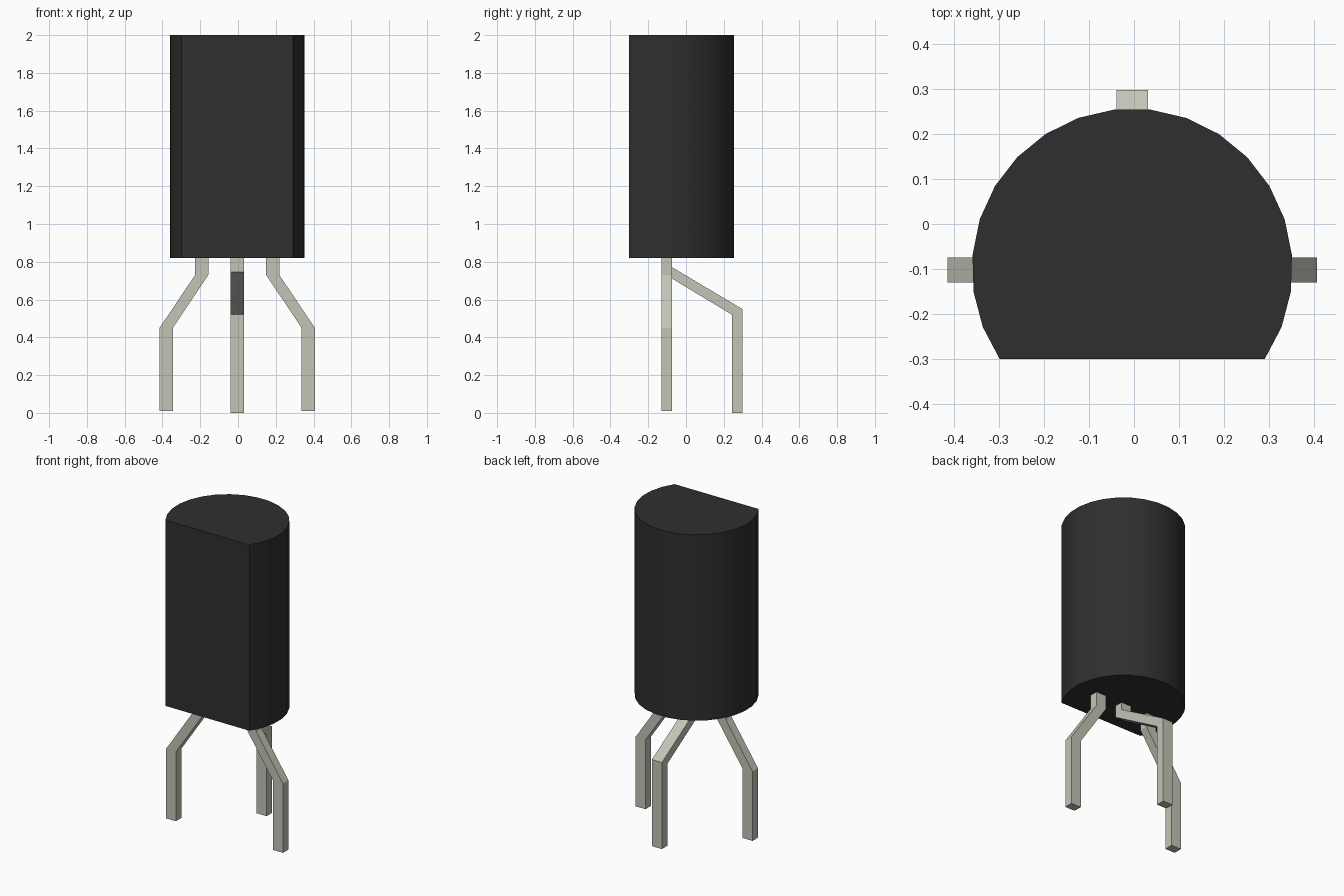
import bpy
import bmesh
import math
from mathutils import Vector

cube = bpy.data.objects.get("Cube")
if cube:
    bpy.data.objects.remove(cube, do_unlink=True)


def make_material(name, rgb, roughness, metallic=0.0):
    mat = bpy.data.materials.new(name)
    mat.use_nodes = True
    mat.diffuse_color = (*rgb, 1)
    shader = mat.node_tree.nodes["Principled BSDF"]
    shader.inputs["Base Color"].default_value = (*rgb, 1)
    shader.inputs["Roughness"].default_value = roughness
    shader.inputs["Metallic"].default_value = metallic
    return mat


black_plastic = make_material("black plastic", (0.028, 0.028, 0.028), 0.6)
tinned_metal = make_material("tinned metal", (0.55, 0.55, 0.47), 0.5)


def prism(name, outline, offset, mat):
    """Extrude a closed outline of 3D points along the offset vector."""
    bm = bmesh.new()
    face = bm.faces.new([bm.verts.new(p) for p in outline])
    extruded = bmesh.ops.extrude_face_region(bm, geom=[face], use_keep_orig=True)
    moved = [v for v in extruded["geom"] if isinstance(v, bmesh.types.BMVert)]
    bmesh.ops.translate(bm, verts=moved, vec=Vector(offset))
    bmesh.ops.recalc_face_normals(bm, faces=bm.faces[:])
    mesh = bpy.data.meshes.new(name)
    bm.to_mesh(mesh)
    bm.free()
    mesh.materials.append(mat)
    obj = bpy.data.objects.new(name, mesh)
    bpy.context.collection.objects.link(obj)
    return obj


MID_X, MID_Y = -0.004, -0.10
BODY_BOTTOM, BODY_TOP = 0.82, 2.0

# Body: cylinder with a flat front
radius, segments, half_arc = 0.357, 19, math.radians(124.3)
outline = []
for i in range(segments + 1):
    a = -half_arc + 2 * half_arc * i / segments
    outline.append((MID_X + radius * math.sin(a),
                    MID_Y + radius * math.cos(a), BODY_BOTTOM))
body = prism("body", outline, (0, 0, BODY_TOP - BODY_BOTTOM), black_plastic)
bpy.ops.object.select_all(action="DESELECT")
body.select_set(True)
bpy.context.view_layer.objects.active = body
bpy.ops.object.shade_smooth_by_angle(angle=math.radians(25))

# Outer legs: bent sideways, mirrored
WIDTH, DEPTH = 0.07, 0.055
for name, side in (("left_leg", 1), ("right_leg", -1)):
    path = [(0.188, BODY_BOTTOM), (0.188, 0.73), (0.376, 0.45), (0.376, 0.01)]
    inner = [(x - WIDTH / 2, z) for x, z in path]
    outer = [(x + WIDTH / 2, z) for x, z in reversed(path)]
    prism(name, [(MID_X + side * x, -0.13, z) for x, z in inner + outer],
          (0, DEPTH, 0), tinned_metal)

# Middle leg: bent backwards
profile = [(-0.13, BODY_BOTTOM), (-0.13, 0.745), (0.243, 0.52), (0.243, 0),
           (0.298, 0), (0.298, 0.55), (-0.075, 0.772), (-0.075, BODY_BOTTOM)]
prism("middle_leg", [(MID_X - WIDTH / 2, y, z) for y, z in profile],
      (WIDTH, 0, 0), tinned_metal)
